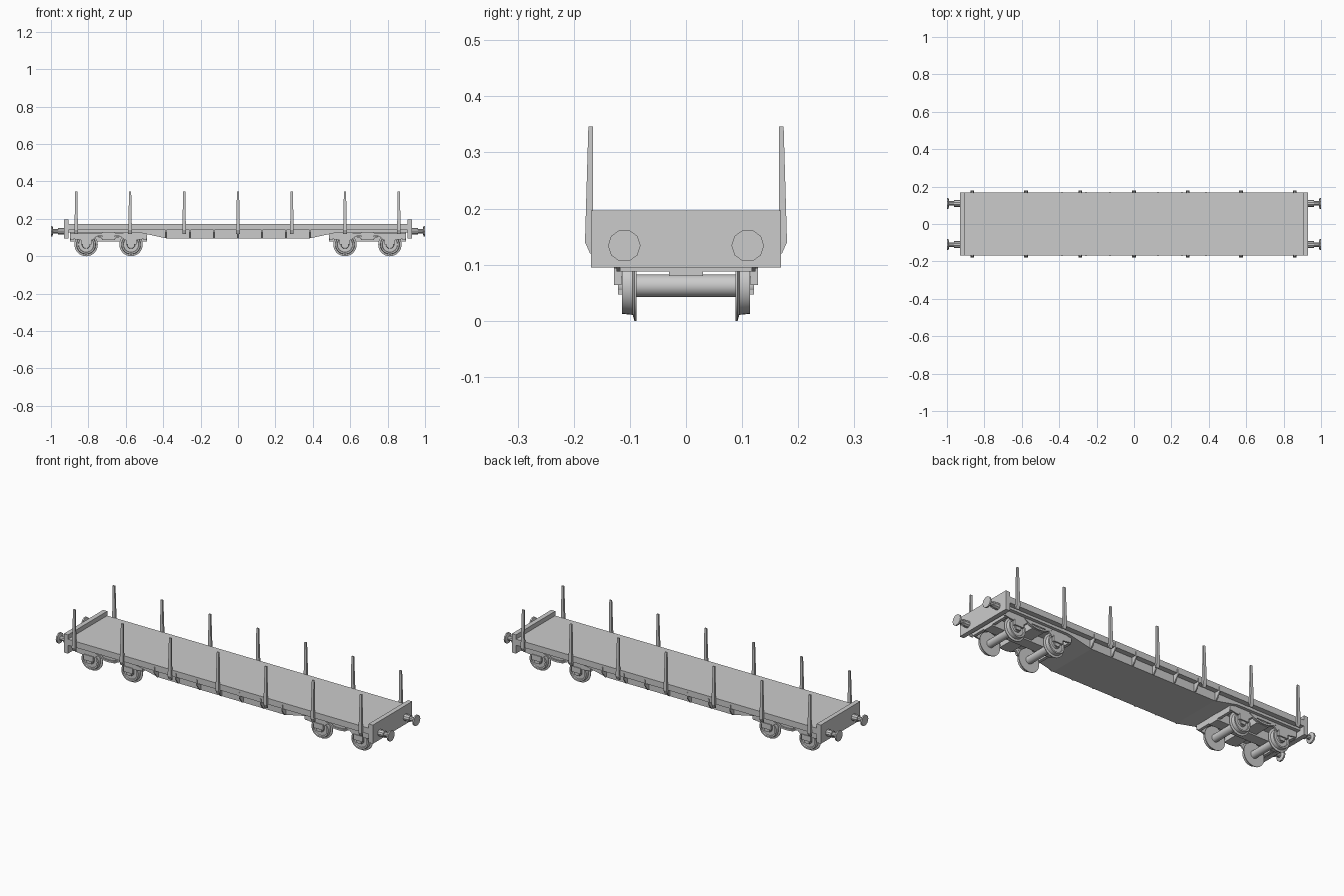
import bpy, bmesh, math
from mathutils import Vector

if "Cube" in bpy.data.objects:
    bpy.data.objects.remove(bpy.data.objects["Cube"])


def finish(name, bm, smooth=False):
    bmesh.ops.remove_doubles(bm, verts=bm.verts, dist=1e-6)
    bmesh.ops.recalc_face_normals(bm, faces=bm.faces)
    me = bpy.data.meshes.new(name)
    bm.to_mesh(me)
    bm.free()
    ob = bpy.data.objects.new(name, me)
    bpy.context.collection.objects.link(ob)
    if smooth:
        bpy.ops.object.select_all(action='DESELECT')
        ob.select_set(True)
        bpy.context.view_layer.objects.active = ob
        bpy.ops.object.shade_smooth_by_angle(angle=math.radians(35))
    return ob


def loft(name, rings, smooth=False):
    """Skin between equal-sized closed rings and cap both ends."""
    bm = bmesh.new()
    vs = [[bm.verts.new(p) for p in r] for r in rings]
    n = len(vs[0])
    for a, b in zip(vs, vs[1:]):
        for i in range(n):
            bm.faces.new((a[i], a[(i + 1) % n], b[(i + 1) % n], b[i]))
    bm.faces.new(vs[0])
    bm.faces.new(vs[-1])
    return finish(name, bm, smooth)


def box(name, x0, x1, y0, y1, z0, z1):
    return loft(name, [[(x0, y0, z), (x1, y0, z), (x1, y1, z), (x0, y1, z)]
                       for z in (z0, z1)])


def plate(name, prof, y0, y1):
    """Extrude an x-z profile along y."""
    return loft(name, [[(x, y, z) for x, z in prof] for y in (y0, y1)])


def lathe(name, prof, centre, axis, n, smooth=True):
    """Revolve (radius, offset) pairs about the x or y axis."""
    rings = []
    for r, d in prof:
        ring = []
        for i in range(n):
            a = 2 * math.pi * i / n
            u, w = r * math.cos(a), r * math.sin(a)
            ring.append(Vector(centre) + Vector((d, u, w) if axis == 'x' else (u, d, w)))
        rings.append(ring)
    return loft(name, rings, smooth)


# Load deck and end boards
box("deck", -0.906, 0.906, -0.168, 0.168, 0.14, 0.173)
for s in (-1, 1):
    box("end_board", min(s * 0.905, s * 0.93), max(s * 0.905, s * 0.93),
        -0.169, 0.169, 0.095, 0.197)

# Fish-bellied underframe
plate("underframe", [(-0.905, 0.142), (-0.905, 0.128), (-0.52, 0.125), (-0.38, 0.095),
                     (0.38, 0.095), (0.52, 0.125), (0.905, 0.128), (0.905, 0.142)],
      -0.14, 0.14)

# Side gussets under the deck
for i in range(-3, 4):
    x = i * 0.128
    for s in (-1, 1):
        tri = [(s * 0.135, 0.097), (s * 0.147, 0.097), (s * 0.172, 0.13),
               (s * 0.172, 0.16), (s * 0.135, 0.16)]
        loft("gusset", [[(x + d, y, z) for y, z in tri] for d in (-0.003, 0.003)])

# Tapered side stakes
for x in (-0.865, -0.577, -0.288, 0, 0.288, 0.572, 0.86):
    for s in (-1, 1):
        rings = []
        for z, y0, y1, h in ((0.12, 0.166, 0.171, 0.010), (0.14, 0.166, 0.180, 0.010),
                             (0.21, 0.166, 0.178, 0.008), (0.346, 0.166, 0.174, 0.006)):
            rings.append([(x - h, s * y0, z), (x + h, s * y0, z),
                          (x + h, s * y1, z), (x - h, s * y1, z)])
        loft("stake", rings)

# Buffers with ten-sided heads
for sx in (-1, 1):
    for sy in (-1, 1):
        lathe("buffer", [(0.018, sx * 0.925), (0.018, sx * 0.962), (0.012, sx * 0.962),
                         (0.012, sx * 0.988), (0.029, sx * 0.992), (0.029, sx * 1.0)],
              (0, sy * 0.11, 0.134), 'x', 10, False)

# Bogies
WZ = 0.0625
for c in (-0.692, 0.692):
    box("bogie_centre_beam", c - 0.205, c + 0.205, -0.03, 0.03, 0.08, 0.13)
    box("bogie_bolster", c - 0.035, c + 0.035, -0.12, 0.12, 0.088, 0.13)
    for s in (-1, 1):
        # Cross members at the bogie ends
        e = c + s * 0.195
        box("bogie_cross_member", e - 0.008, e + 0.008, -0.118, 0.118, 0.088, 0.122)
        # Side frame
        y0, y1 = sorted((s * 0.116, s * 0.124))
        plate("bogie_side_frame", [(c - 0.205, 0.125), (c - 0.205, 0.095), (c - 0.16, 0.088),
                                   (c - 0.085, 0.088), (c - 0.06, 0.11), (c + 0.06, 0.11),
                                   (c + 0.085, 0.088), (c + 0.16, 0.088), (c + 0.205, 0.095),
                                   (c + 0.205, 0.125)], y0, y1)
        # Leaf spring as a sagging strip
        t = [i / 10 - 1 for i in range(21)]
        spring = [(c + 0.085 * k, 0.090 + 0.028 * k * k) for k in t]
        spring += [(c + 0.085 * k, 0.100 + 0.022 * k * k) for k in reversed(t)]
        y0, y1 = sorted((s * 0.114, s * 0.128))
        plate("leaf_spring", spring, y0, y1)
    for w in (c - 0.12, c + 0.12):
        lathe("axle", [(0.02, -0.1), (0.02, 0.1)], (w, 0, WZ), 'y', 24)
        for s in (-1, 1):
            prof = [(0.020, 0.088), (0.0625, 0.088), (0.0625, 0.092), (0.052, 0.095),
                    (0.050, 0.114), (0.042, 0.114), (0.040, 0.107), (0.022, 0.107),
                    (0.020, 0.114), (0.010, 0.114)]
            lathe("wheel", [(r, s * d) for r, d in prof], (w, 0, WZ), 'y', 32)
            # Axle box and its guard
            lathe("axle_box", [(0.016, s * 0.112), (0.016, s * 0.120)], (w, 0, WZ), 'y', 16)
            y0, y1 = sorted((s * 0.115, s * 0.128))
            box("axle_guard", w - 0.028, w + 0.028, y0, y1, 0.064, 0.094)
            box("axle_cap", w - 0.014, w + 0.014, *sorted((s * 0.114, s * 0.121)), 0.047, 0.066)
